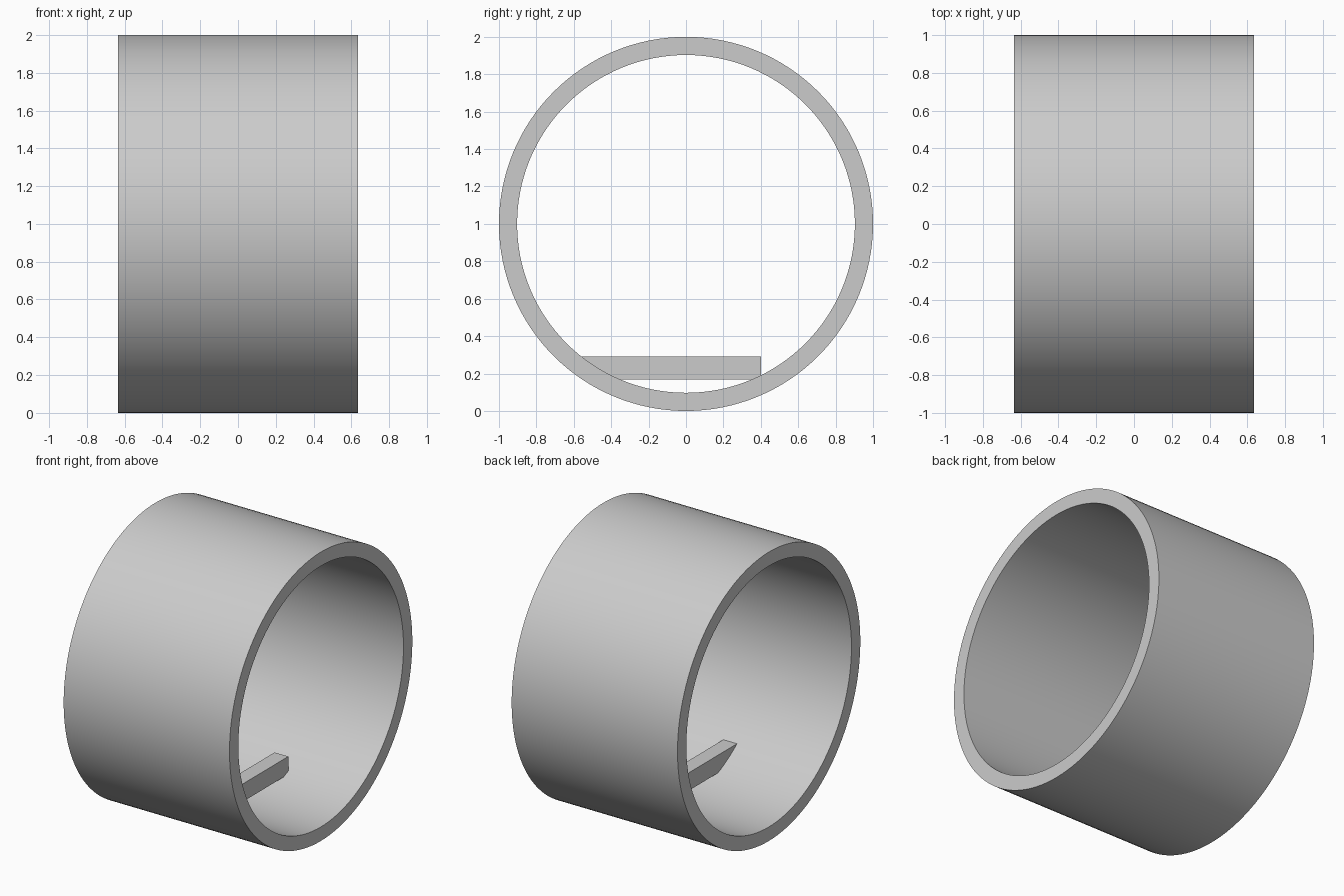
import bpy
import bmesh
from math import sqrt, sin, cos, asin, radians, tau

cube = bpy.data.objects.get("Cube")
if cube:
    bpy.data.objects.remove(cube)

OUTER, INNER, HALF_WIDTH = 1.0, 0.903, 0.635
SEGMENTS = 128

grey = bpy.data.materials.new("light grey")
grey.use_nodes = True
COLOUR = (0.6, 0.6, 0.6, 1)
grey.diffuse_color = COLOUR
grey.node_tree.nodes["Principled BSDF"].inputs["Base Color"].default_value = COLOUR


def make_object(name, bm):
    bmesh.ops.recalc_face_normals(bm, faces=bm.faces)
    mesh = bpy.data.meshes.new(name)
    bm.to_mesh(mesh)
    bm.free()
    mesh.materials.append(grey)
    obj = bpy.data.objects.new(name, mesh)
    bpy.context.collection.objects.link(obj)
    bpy.ops.object.select_all(action="DESELECT")
    obj.select_set(True)
    bpy.context.view_layer.objects.active = obj
    bpy.ops.object.shade_smooth_by_angle(angle=radians(30))
    return obj


# Hollow ring: a rectangular section spun around the x axis
bm = bmesh.new()
section = [(-HALF_WIDTH, INNER), (HALF_WIDTH, INNER),
           (HALF_WIDTH, OUTER), (-HALF_WIDTH, OUTER)]
verts = [bm.verts.new((x, 0, 1 + r)) for x, r in section]
edges = [bm.edges.new((verts[i], verts[(i + 1) % 4])) for i in range(4)]
bmesh.ops.spin(bm, geom=verts + edges, cent=(0, 0, 1), axis=(1, 0, 0),
               angle=tau, steps=SEGMENTS, use_merge=True)
bmesh.ops.remove_doubles(bm, verts=bm.verts, dist=0.0001)
make_object("ring", bm)

# Flat bar across the bottom, its ends resting on the inner wall
BAR_BOTTOM, BAR_TOP, BAR_END = 0.167, 0.29, 0.40
BAR_BACK, BAR_FRONT = 0.0, 0.105


def wall_arc(y_start, y_end, steps):
    """Points along the lower inner wall between two y positions."""
    a, b = asin(y_start / INNER), asin(y_end / INNER)
    angles = [a + (b - a) * i / steps for i in range(steps + 1)]
    return [(INNER * sin(t), 1 - INNER * cos(t)) for t in angles]


def wall_y(z):
    return sqrt(INNER ** 2 - (1 - z) ** 2)


profile = wall_arc(-wall_y(BAR_TOP), -wall_y(BAR_BOTTOM), 6)
profile += wall_arc(wall_y(BAR_BOTTOM), BAR_END, 2)
profile.append((BAR_END, BAR_TOP))

bm = bmesh.new()
face = bm.faces.new([bm.verts.new((BAR_BACK, y, z)) for y, z in profile])
extruded = bmesh.ops.extrude_face_region(bm, geom=[face], use_keep_orig=True)
moved = [v for v in extruded["geom"] if isinstance(v, bmesh.types.BMVert)]
bmesh.ops.translate(bm, verts=moved, vec=(BAR_FRONT - BAR_BACK, 0, 0))
make_object("cross_bar", bm)
